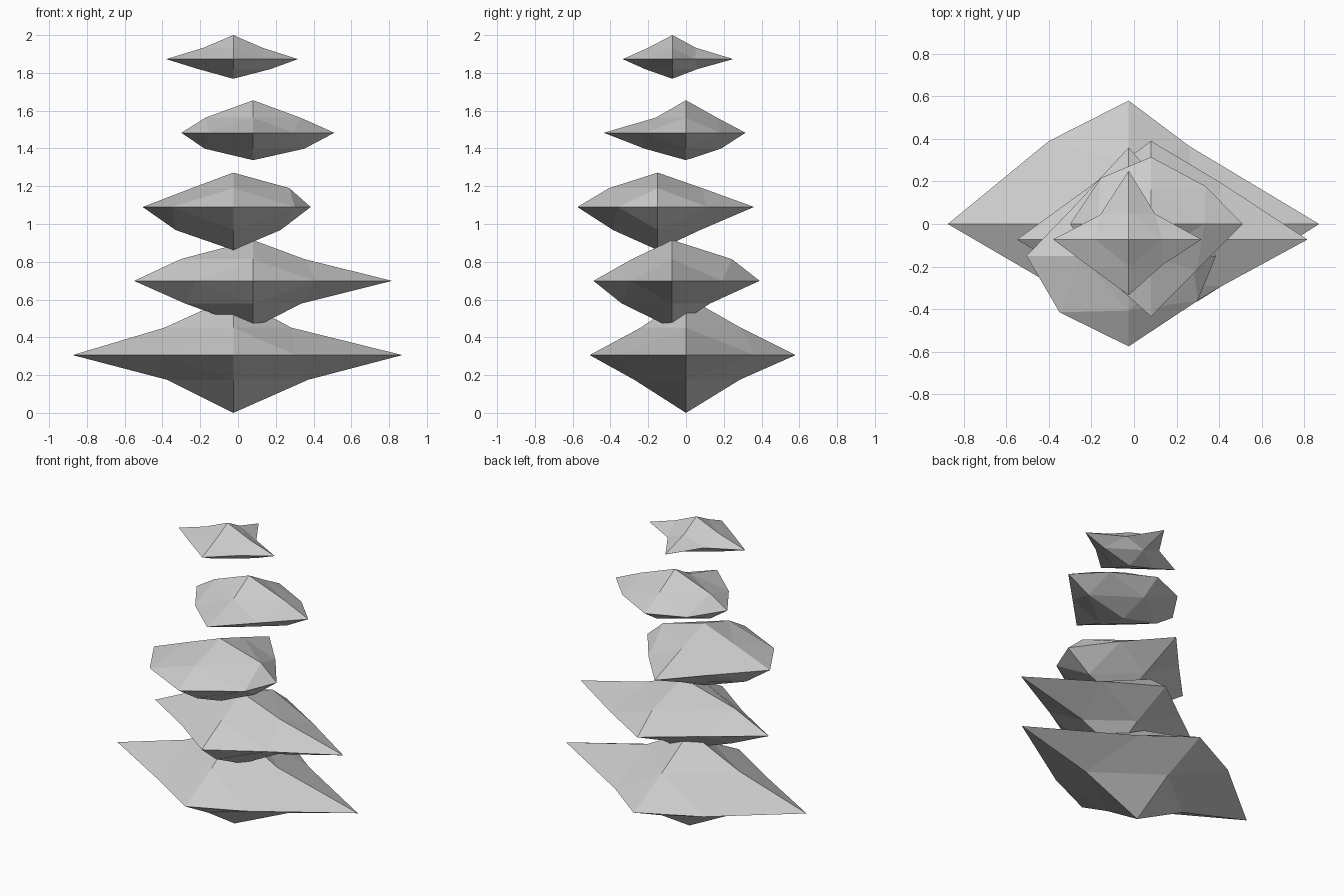
import bpy, bmesh
from itertools import product

if "Cube" in bpy.data.objects:
    bpy.data.objects.remove(bpy.data.objects["Cube"])


def stone(name, centre, tips, side, depth, heights, ring):
    """Octahedral boulder split once: six tips plus a displaced point on each edge.
    tips: x-, x+, y-, y+, z-, z+.  side / depth: x / y of the lower pair, then the
    upper pair of edge points, at the two heights.  ring: corners around the waist."""
    x, y, z = tips[0:2], tips[2:4], tips[4:6]
    bm = bmesh.new()
    cache = {}

    def vert(*p):
        if p not in cache:
            cache[p] = bm.verts.new([a + b for a, b in zip(centre, p)])
        return cache[p]

    for i, j, k in product((0, 1), repeat=3):
        a, b, c = vert(x[i], 0, 0), vert(0, y[j], 0), vert(0, 0, z[k])
        ab = vert(*ring[i + 2 * j], 0)
        bc = vert(0, depth[j + 2 * k], heights[k])
        ca = vert(side[i + 2 * k], 0, heights[k])
        for tri in ((a, ab, ca), (ab, b, bc), (ca, bc, c), (ab, bc, ca)):
            bm.faces.new(tri)
    bmesh.ops.recalc_face_normals(bm, faces=bm.faces)
    mesh = bpy.data.meshes.new(name)
    bm.to_mesh(mesh)
    bm.free()
    bpy.context.collection.objects.link(bpy.data.objects.new(name, mesh))


# stack from the ground up
stone("base_stone", (-.025, 0, .306), (-.85, .895, -.51, .58, -.306, .31),
      (-.353, .398, -.365, .308), (-.275, .286, -.24, .29), (-.13, .145),
      ((-.37, -.28), (.33, -.36), (-.375, .39), (.285, .366)))
stone("second_stone", (.08, -.073, .699), (-.63, .735, -.417, .463, -.25, .216),
      (-.36, .256, -.384, .272), (-.267, .20, -.213, .316), (-.12, .115),
      ((-.30, -.20), (.33, -.22), (-.30, .24), (.33, .266)))
stone("middle_stone", (-.025, -.15, 1.09), (-.48, .41, -.425, .51, -.228, .182),
      (-.305, .25, -.22, .297), (-.236, .225, -.257, .235), (-.122, .10),
      ((-.325, -.265), (.325, -.21), (-.24, .25), (.22, .26)))
stone("fourth_stone", (.08, 0, 1.483), (-.38, .43, -.435, .315, -.145, .172),
      (-.257, .272, -.252, .25), (-.22, .185, -.16, .164), (-.084, .08),
      ((-.23, -.23), (.215, -.217), (-.237, .216), (.256, .178)))
stone("top_stone", (-.025, -.072, 1.873), (-.355, .342, -.263, .322, -.104, .127),
      (-.185, .197, -.158, .155), (-.145, .132, -.128, .125), (-.053, .06),
      ((-.175, -.135), (.16, -.12), (-.135, .114), (.125, .119)))
